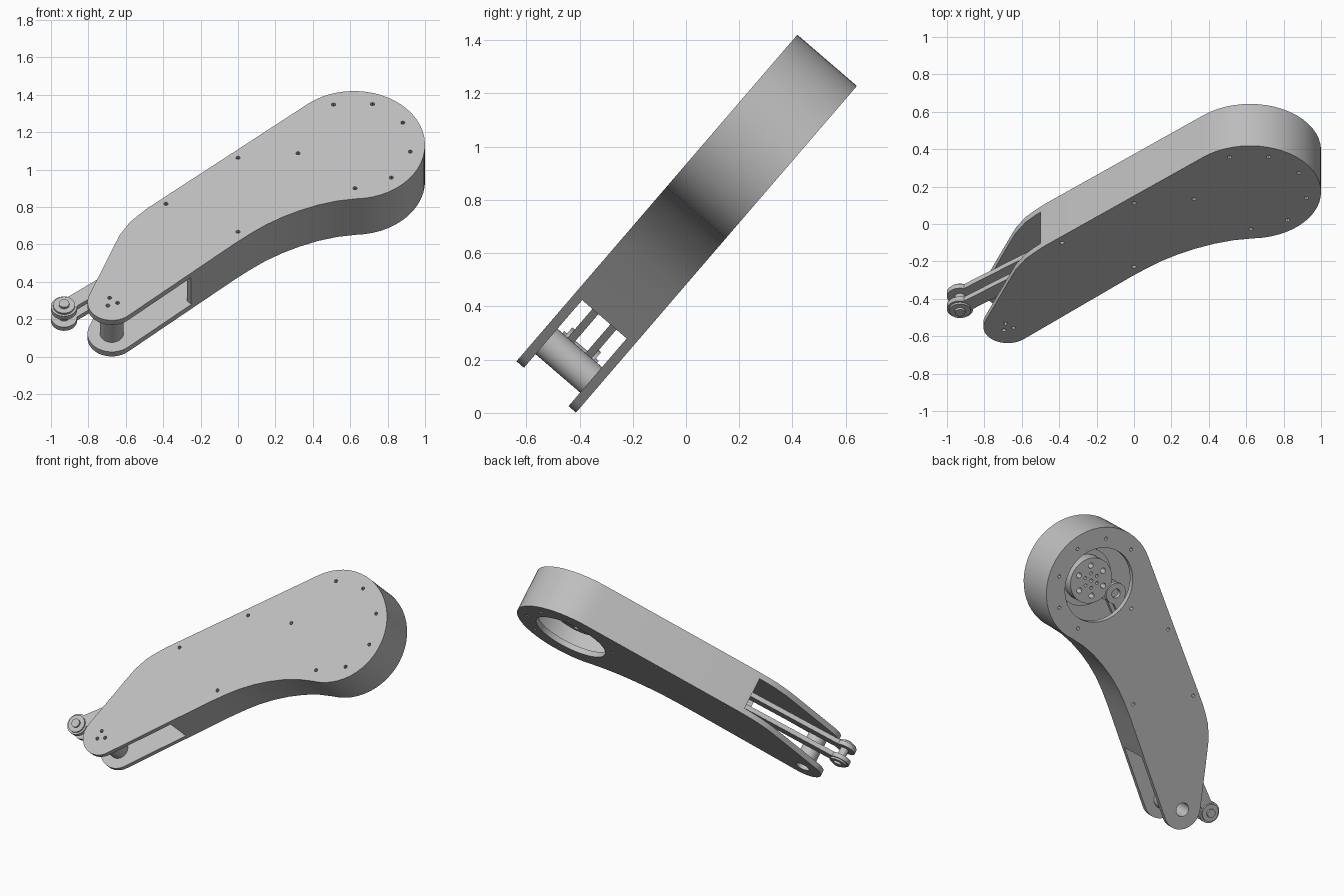
import bpy
import bmesh
from math import sin, cos, radians, atan2, hypot
from mathutils import Vector

default_cube = bpy.data.objects.get("Cube")
if default_cube:
    bpy.data.objects.remove(default_cube, do_unlink=True)

# The arm lies in a plane tilted about x; depth runs from its front face to its back face
TILT = radians(49.3)
ORIGIN = (0, -0.64, 0.19)
DEPTH = 0.295
PLATE = 0.037
HUB = (0.62, 1.243)
PIVOT = (-0.675, 0.135)
FORK = (-0.93, 0.18)
CRANK = (0.415, 1.229)

grey = bpy.data.materials.new("plain_grey")
grey.use_nodes = True
grey.diffuse_color = (0.52, 0.52, 0.52, 1)
grey.node_tree.nodes["Principled BSDF"].inputs["Base Color"].default_value = (0.52, 0.52, 0.52, 1)


def arc(centre, radius, start, end, steps):
    angles = [radians(start + (end - start) * i / steps) for i in range(steps + 1)]
    return [(centre[0] + radius * cos(a), centre[1] + radius * sin(a)) for a in angles]


def circle(centre, radius, steps=32):
    return arc(centre, radius, 0, 360, steps)[:-1]


def ring_of_holes(centre, ring, radius, angles):
    return [circle((centre[0] + ring * cos(radians(a)), centre[1] + ring * sin(radians(a))), radius, 12)
            for a in angles]


def plate(name, loops, near, far):
    """Extrude an outline, with any further loops as holes, between two depths."""
    curve = bpy.data.curves.new(name, "CURVE")
    curve.dimensions = "2D"
    curve.fill_mode = "BOTH"
    curve.extrude = (far - near) / 2
    for loop in loops:
        spline = curve.splines.new("POLY")
        spline.points.add(len(loop) - 1)
        for point, (u, v) in zip(spline.points, loop):
            point.co = (u, v, 0, 1)
        spline.use_cyclic_u = True
    helper = bpy.data.objects.new(name + "_helper", curve)
    bpy.context.collection.objects.link(helper)
    graph = bpy.context.evaluated_depsgraph_get()
    mesh = bpy.data.meshes.new_from_object(helper.evaluated_get(graph))
    bpy.data.objects.remove(helper, do_unlink=True)
    bpy.data.curves.remove(curve)

    bm = bmesh.new()
    bm.from_mesh(mesh)
    bmesh.ops.remove_doubles(bm, verts=bm.verts, dist=0.0001)
    bmesh.ops.translate(bm, verts=bm.verts, vec=(0, 0, -(near + far) / 2))
    bmesh.ops.recalc_face_normals(bm, faces=bm.faces)
    bm.to_mesh(mesh)
    bm.free()
    mesh.materials.clear()
    mesh.materials.append(grey)
    mesh.shade_smooth()
    mesh.set_sharp_from_angle(angle=radians(30))

    part = bpy.data.objects.new(name, mesh)
    part.location = ORIGIN
    part.rotation_euler = (TILT, 0, 0)
    bpy.context.collection.objects.link(part)
    return part


def inset(loop, amount):
    """Offset a counter-clockwise outline inwards."""
    result = []
    for i, point in enumerate(loop):
        before, here, after = Vector(loop[i - 1]), Vector(point), Vector(loop[(i + 1) % len(loop)])
        a, b = (here - before).normalized(), (after - here).normalized()
        na, nb = Vector((-a.y, a.x)), Vector((-b.y, b.x))
        mitre = (na + nb).normalized()
        result.append(tuple(here + mitre * amount / max(mitre.dot(na), 0.5)))
    return result


# Housing outline: small end, hollow underside curve, large round end, knee
wall_start, wall_end = (-0.25, 0.34), (-0.50, 0.78)
outline = arc(PIVOT, 0.13, 156, 313, 18)
outline += [wall_start, (-0.02, 0.545), (0.07, 0.62), (0.15, 0.68), (0.24, 0.735),
            (0.33, 0.78), (0.43, 0.82), (0.53, 0.848)]
outline += arc(HUB, 0.38, -88, 131, 32)
outline += [(-0.48, 0.80), wall_end, (-0.535, 0.745), (-0.58, 0.695), (-0.631, 0.61), (-0.663, 0.53)]

# Screw holes shared by both plates
screws = ring_of_holes(HUB, 0.305, 0.011, [-89, -49, -9, 31, 71, 111, 191])
screws += [circle(c, 0.011, 12) for c in [(0, 1.153), (0, 0.631), (-0.385, 0.828)]]

# Side plates
pivot_screws = ring_of_holes(PIVOT, 0.032, 0.011, [110, 230, 350])
plate("front_plate", [outline] + screws + pivot_screws, 0, PLATE)
plate("back_plate", [outline, circle(HUB, 0.245, 48), circle(PIVOT, 0.045)] + screws,
      DEPTH - PLATE, DEPTH)

# Side wall, left open around the small end
first, last = outline.index(wall_start), outline.index(wall_end)
inner = inset(outline, 0.035)
plate("side_wall", [outline[first:last + 1] + inner[first:last + 1][::-1]], PLATE, DEPTH - PLATE)

# Pivot tube between the plates
plate("pivot_tube", [circle(PIVOT, 0.063), circle(PIVOT, 0.045)], PLATE, DEPTH - PLATE)

# Twin link bars with round eyes
heading = atan2(CRANK[1] - FORK[1], CRANK[0] - FORK[0])
degrees_heading = heading * 180 / 3.14159265
link = arc(FORK, 0.07, degrees_heading + 35, degrees_heading + 325, 24)
link += arc(CRANK, 0.07, degrees_heading - 145, degrees_heading + 145, 24)
crank_hole = circle(CRANK, 0.03, 20)
bar_thickness = 0.03
for name, near in (("front", 0.088), ("back", DEPTH - 0.088 - bar_thickness)):
    plate(name + "_link_bar", [link, crank_hole], near, near + bar_thickness)

# Fork pin with a boss on each outer side
plate("fork_pin", [circle(FORK, 0.028)], 0.062, DEPTH - 0.062)
plate("front_fork_boss", [circle(FORK, 0.058)], 0.076, 0.088)
plate("back_fork_boss", [circle(FORK, 0.058)], DEPTH - 0.088, DEPTH - 0.076)

# Motor seen through the round opening
plate("motor_base", [circle(HUB, 0.19, 48)], PLATE, 0.11)
steps = range(0, 360, 60)
motor_holes = ring_of_holes(HUB, 0.1, 0.018, steps) + ring_of_holes(HUB, 0.048, 0.01, steps)
plate("motor_face", [circle(HUB, 0.15, 48), circle(HUB, 0.012, 12)] + motor_holes, 0.11, 0.195)
